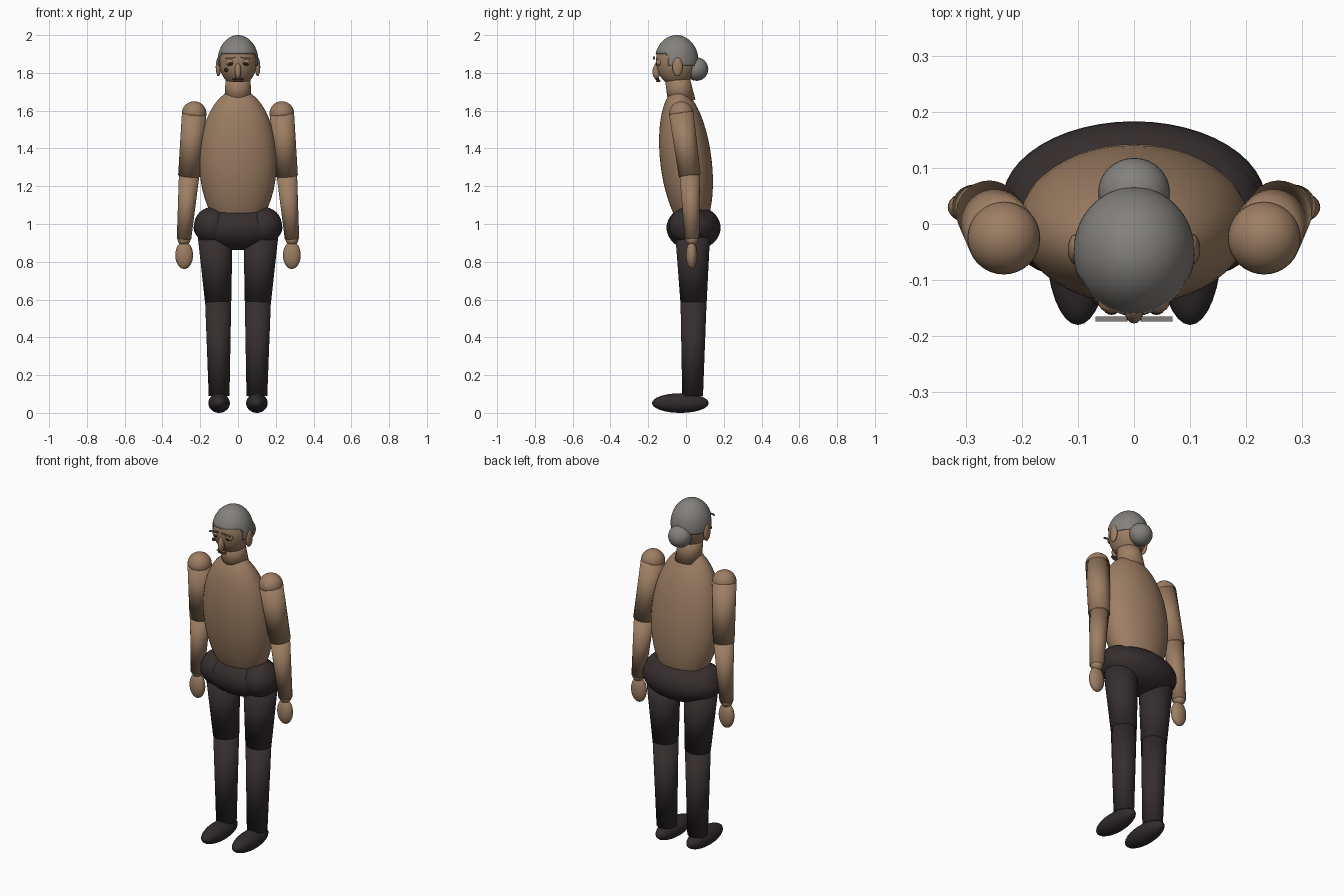
import bpy
import bmesh
from mathutils import Vector

if "Cube" in bpy.data.objects:
    bpy.data.objects.remove(bpy.data.objects["Cube"], do_unlink=True)


def material(name, r, g, b):
    m = bpy.data.materials.new(name)
    m.use_nodes = True
    m.diffuse_color = (r, g, b, 1)
    m.node_tree.nodes["Principled BSDF"].inputs["Base Color"].default_value = (r, g, b, 1)
    return m


skin = material("tan skin", 0.34, 0.21, 0.125)
grey = material("grey hair", 0.23, 0.22, 0.205)
cloth = material("dark trousers", 0.036, 0.027, 0.028)
shoe = material("dark shoes", 0.03, 0.024, 0.025)
lip = material("brown lips", 0.17, 0.08, 0.055)
dark = material("dark brown", 0.03, 0.015, 0.01)


def finish(name, mat):
    ob = bpy.context.object
    ob.name = name
    ob.data.materials.append(mat)
    bpy.ops.object.shade_smooth()
    return ob


def blob(name, mat, loc, radii, rot=(0, 0, 0), seg=32):
    """Ellipsoid."""
    bpy.ops.mesh.primitive_uv_sphere_add(segments=seg, ring_count=seg // 2,
                                         radius=1, location=loc, rotation=rot)
    bpy.context.object.scale = radii
    return finish(name, mat)


def limb(name, mat, low, high, r_low, r_high):
    """Tapered segment between two joints."""
    a, b = Vector(low), Vector(high)
    bpy.ops.mesh.primitive_cone_add(vertices=32, radius1=r_low, radius2=r_high,
                                    depth=(b - a).length, location=(a + b) / 2)
    bpy.context.object.rotation_euler = (b - a).to_track_quat("Z", "Y").to_euler()
    return finish(name, mat)


# Trunk
blob("torso", skin, (0, 0, 1.33), (0.205, 0.136, 0.385), (0.12, 0, 0), 48)
blob("pelvis", cloth, (0, 0.04, 0.98), (0.235, 0.143, 0.118), seg=48)
limb("neck", skin, (0, -0.022, 1.645), (0, -0.05, 1.79), 0.073, 0.064)

# Arms and legs
for side, s in (("left", 1), ("right", -1)):
    shoulder = (s * 0.232, -0.025, 1.585)
    elbow = (s * 0.259, 0.02, 1.255)
    wrist = (s * 0.286, 0.032, 0.92)
    blob(side + "_shoulder", skin, shoulder, (0.065, 0.065, 0.065))
    limb(side + "_upper_arm", skin, elbow, shoulder, 0.058, 0.065)
    blob(side + "_elbow", skin, elbow, (0.052, 0.052, 0.052))
    limb(side + "_forearm", skin, wrist, elbow, 0.038, 0.054)
    blob(side + "_wrist", skin, wrist, (0.034, 0.034, 0.034))
    blob(side + "_hand", skin, (s * 0.285, 0.03, 0.835), (0.047, 0.03, 0.073))

    hip = (s * 0.123, 0.035, 0.97)
    knee = (s * 0.105, 0.04, 0.59)
    ankle = (s * 0.1, 0.035, 0.09)
    blob(side + "_hip", cloth, (s * 0.135, 0.02, 0.99), (0.098, 0.11, 0.1))
    limb(side + "_thigh", cloth, knee, hip, 0.07, 0.094)
    blob(side + "_knee", cloth, knee, (0.066, 0.066, 0.066))
    limb(side + "_shin", cloth, ankle, knee, 0.055, 0.069)
    blob(side + "_foot", shoe, (s * 0.1, -0.03, 0.052), (0.057, 0.15, 0.052))

# Head, and hair trimmed to a stepped hairline
blob("head", skin, (0, -0.05, 1.863), (0.101, 0.109, 0.133), seg=48)
hair = blob("hair", grey, (0, -0.05, 1.863), (0.108, 0.116, 0.137), seg=64)
bm = bmesh.new()
bm.from_mesh(hair.data)
below = []
for f in bm.faces:
    c = f.calc_center_median()
    if c.z < (0.33 if c.y < -0.42 else -0.15):
        below.append(f)
bmesh.ops.delete(bm, geom=below, context="FACES")
bm.to_mesh(hair.data)
bm.free()
rim = hair.modifiers.new("thickness", "SOLIDIFY")
rim.thickness = 0.04
blob("hair_bun", grey, (0, 0.056, 1.82), (0.064, 0.062, 0.062))

# Face
for side, s in (("left", 1), ("right", -1)):
    blob(side + "_ear", skin, (s * 0.104, -0.045, 1.832), (0.014, 0.027, 0.05), seg=24)
    blob(side + "_eyelid", skin, (s * 0.04, -0.138, 1.855), (0.024, 0.021, 0.02), seg=24)
    blob(side + "_eye", dark, (s * 0.04, -0.149, 1.851), (0.015, 0.013, 0.011), seg=16)
    bpy.ops.mesh.primitive_cube_add(size=1, location=(s * 0.04, -0.169, 1.879),
                                    rotation=(0, s * 0.12, 0))
    bpy.context.object.scale = (0.056, 0.009, 0.007)
    brow = finish(side + "_brow", grey)
    bpy.ops.object.shade_flat()
blob("nose", skin, (0, -0.155, 1.81), (0.017, 0.022, 0.042), (-0.1, 0, 0), 24)
blob("upper_lip", lip, (0, -0.152, 1.768), (0.033, 0.012, 0.006), seg=20)
blob("lower_lip", lip, (0, -0.147, 1.757), (0.027, 0.012, 0.006), seg=20)
blob("mole", dark, (-0.063, -0.135, 1.815), (0.01, 0.01, 0.01), seg=16)
